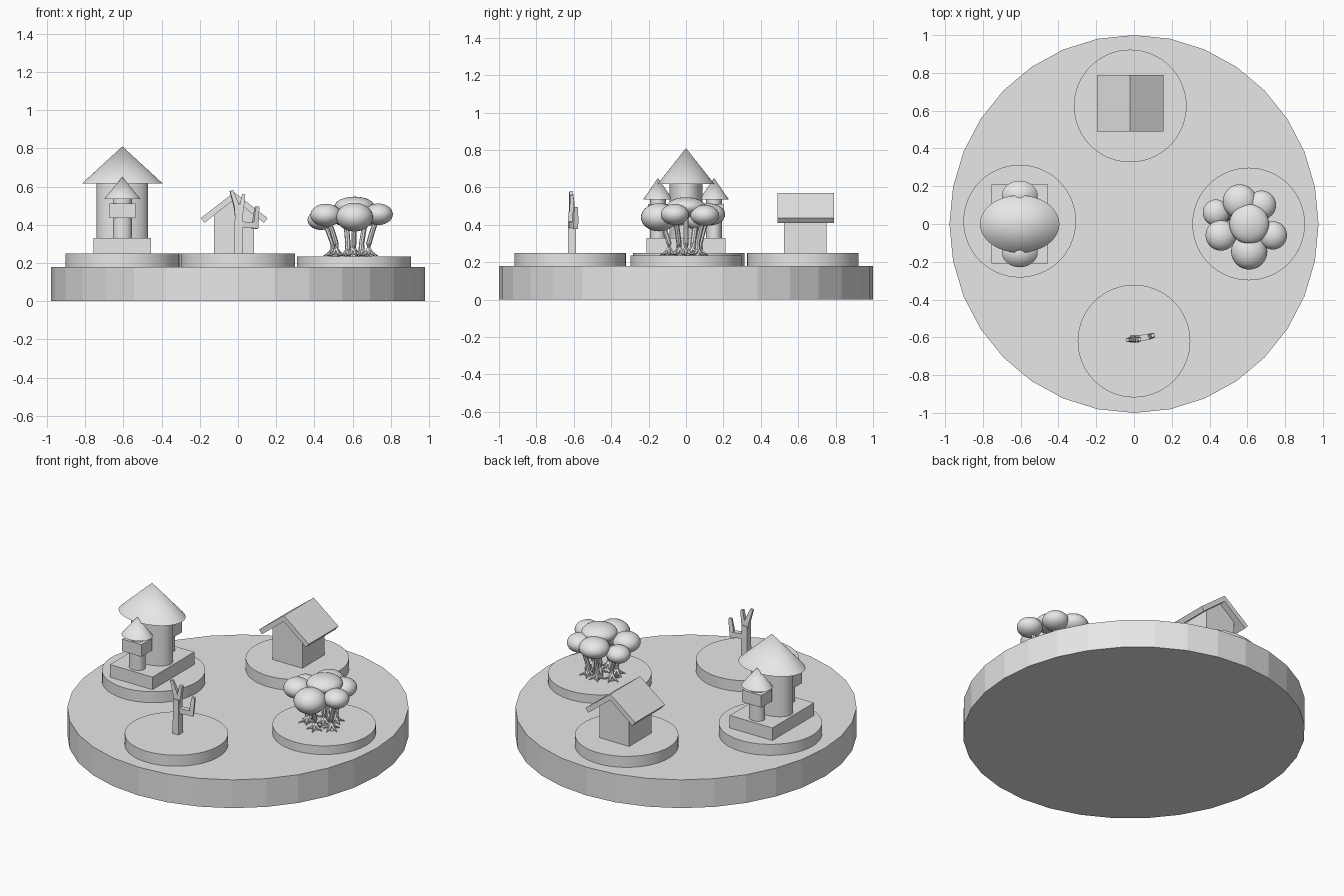
import bpy, bmesh, math
from mathutils import Vector, Matrix

if "Cube" in bpy.data.objects:
    bpy.data.objects.remove(bpy.data.objects["Cube"])

grey = bpy.data.materials.new("plain grey")
grey.use_nodes = True
grey.diffuse_color = (0.8, 0.8, 0.8, 1)
grey.node_tree.nodes["Principled BSDF"].inputs["Base Color"].default_value = (0.8, 0.8, 0.8, 1)


def finish(bm, name, smooth=False):
    bmesh.ops.recalc_face_normals(bm, faces=bm.faces)
    mesh = bpy.data.meshes.new(name)
    bm.to_mesh(mesh)
    bm.free()
    mesh.materials.append(grey)
    obj = bpy.data.objects.new(name, mesh)
    bpy.context.collection.objects.link(obj)
    if smooth:
        bpy.ops.object.select_all(action='DESELECT')
        obj.select_set(True)
        bpy.context.view_layer.objects.active = obj
        bpy.ops.object.shade_smooth_by_angle(angle=math.radians(35))
    return obj


def cylinder(name, x, y, z0, z1, rx, ry, sides=64, top=1, smooth=True):
    """Upright elliptical cylinder; top=0 gives a cone."""
    bm = bmesh.new()
    bmesh.ops.create_cone(bm, cap_ends=True, segments=sides, radius1=1, radius2=top, depth=1,
                          matrix=Matrix.Translation((x, y, (z0 + z1) / 2)) @ Matrix.Diagonal((rx, ry, z1 - z0, 1)))
    return finish(bm, name, smooth)


def box(name, x, y, z0, z1, sx, sy):
    bm = bmesh.new()
    bmesh.ops.create_cube(bm, size=1, matrix=Matrix.Translation((x, y, (z0 + z1) / 2))
                          @ Matrix.Diagonal((sx, sy, z1 - z0, 1)))
    return finish(bm, name)


def prism(name, profile, y0, y1):
    """Extrude an x-z profile along y."""
    bm = bmesh.new()
    face = bm.faces.new([bm.verts.new((x, y0, z)) for x, z in profile])
    moved = bmesh.ops.extrude_face_region(bm, geom=[face], use_keep_orig=True)["geom"]
    bmesh.ops.translate(bm, vec=(0, y1 - y0, 0), verts=[v for v in moved if isinstance(v, bmesh.types.BMVert)])
    return finish(bm, name)


def add_limb(bm, points, radii, sides):
    """Tapered tube along a path."""
    points = [Vector(p) for p in points]
    rings = []
    for i, p in enumerate(points):
        direction = points[min(i + 1, len(points) - 1)] - points[max(i - 1, 0)]
        turn = direction.to_track_quat('Z', 'Y')
        ring = []
        for k in range(sides):
            a = math.tau * (k + 0.5) / sides
            ring.append(bm.verts.new(p + turn @ Vector((math.cos(a), math.sin(a), 0)) * radii[i]))
        rings.append(ring)
    for low, high in zip(rings, rings[1:]):
        for k in range(sides):
            n = (k + 1) % sides
            bm.faces.new((low[k], low[n], high[n], high[k]))
    bm.faces.new(rings[0])
    bm.faces.new(rings[-1])


# Main base and the four raised discs
cylinder("base", 0, 0, 0, 0.18, 0.977, 1, sides=32, smooth=False)
for name, x, y, top in (("tower_disc", -0.605, 0.015, 0.25), ("house_disc", -0.02, 0.625, 0.25),
                        ("stump_disc", 0, -0.62, 0.25), ("grove_disc", 0.607, 0, 0.235)):
    cylinder(name, x, y, 0.18, top, 0.298, 0.298)

# Tower with two turrets on a plinth
TX = -0.605
box("tower_plinth", TX, 0, 0.25, 0.33, 0.3, 0.42)
cylinder("main_tower", TX, 0, 0.33, 0.63, 0.135, 0.088)
cylinder("main_tower_roof", TX, 0, 0.617, 0.81, 0.21, 0.152, top=0)
for name, side in (("front", -1), ("back", 1)):
    y = side * 0.15
    cylinder(name + "_turret", TX, y, 0.33, 0.545, 0.05, 0.042, sides=32)
    box(name + "_turret_head", TX, y, 0.435, 0.512, 0.135, 0.108)
    cylinder(name + "_turret_roof", TX, y, 0.535, 0.65, 0.095, 0.079, sides=32, top=0)

# House with a pitched roof
prism("house_walls", [(-0.125, 0.25), (0.085, 0.25), (0.085, 0.455), (-0.02, 0.54), (-0.125, 0.455)], 0.525, 0.75)
prism("house_roof", [(-0.195, 0.435), (-0.02, 0.57), (0.155, 0.435), (0.135, 0.41), (-0.02, 0.533), (-0.175, 0.41)],
      0.49, 0.79)

# Bare forked stump
bm = bmesh.new()
SY = -0.61
add_limb(bm, [(0.003, SY, 0.25), (0.003, SY, 0.4), (0.003, SY, 0.47)], (0.03, 0.029, 0.027), 4)
add_limb(bm, [(0.0, SY, 0.44), (-0.008, SY, 0.5), (-0.035, SY - 0.005, 0.578)], (0.022, 0.02, 0.012), 4)
add_limb(bm, [(0.01, SY, 0.44), (0.02, SY, 0.5), (0.03, SY, 0.56)], (0.02, 0.017, 0.012), 4)
add_limb(bm, [(0.01, SY, 0.4), (0.085, SY + 0.015, 0.398)], (0.024, 0.022), 4)
add_limb(bm, [(0.087, SY + 0.015, 0.38), (0.094, SY + 0.018, 0.44), (0.1, SY + 0.02, 0.495)], (0.02, 0.018, 0.013), 4)
finish(bm, "bare_stump")

# Grove: crown centre x, y, z, radius and height radius
crowns = [(0.61, 0, 0.495, 0.105, 0.052), (0.56, 0.12, 0.455, 0.09, 0.06), (0.675, 0.1, 0.45, 0.077, 0.056),
          (0.434, 0.06, 0.425, 0.07, 0.052), (0.46, -0.06, 0.45, 0.081, 0.06),
          (0.61, -0.145, 0.44, 0.096, 0.075), (0.735, -0.06, 0.455, 0.075, 0.056)]
GX = 0.6
for i, (x, y, z, r, h) in enumerate(crowns):
    bm = bmesh.new()
    bmesh.ops.create_uvsphere(bm, u_segments=32, v_segments=16, radius=1,
                              matrix=Matrix.Translation((x, y, z)) @ Matrix.Diagonal((r, r, h, 1)))
    finish(bm, f"tree_crown_{i}", True)

    # Leaning trunk with spreading roots
    bx, by = GX + (x - GX) * 0.62, y * 0.62
    bm = bmesh.new()
    add_limb(bm, [(bx, by, 0.235), (bx, by, 0.3), (bx + (x - bx) * 0.4, by + (y - by) * 0.4, 0.37), (x, y, z)],
             (0.02, 0.014, 0.014, 0.012), 8)
    for k in range(5):
        a = math.tau * k / 5 + i
        dx, dy = math.cos(a), math.sin(a)
        add_limb(bm, [(bx, by, 0.275), (bx + dx * 0.02, by + dy * 0.02, 0.25),
                      (bx + dx * 0.05, by + dy * 0.05, 0.238)], (0.011, 0.009, 0.002), 6)
    finish(bm, f"tree_trunk_{i}", True)
